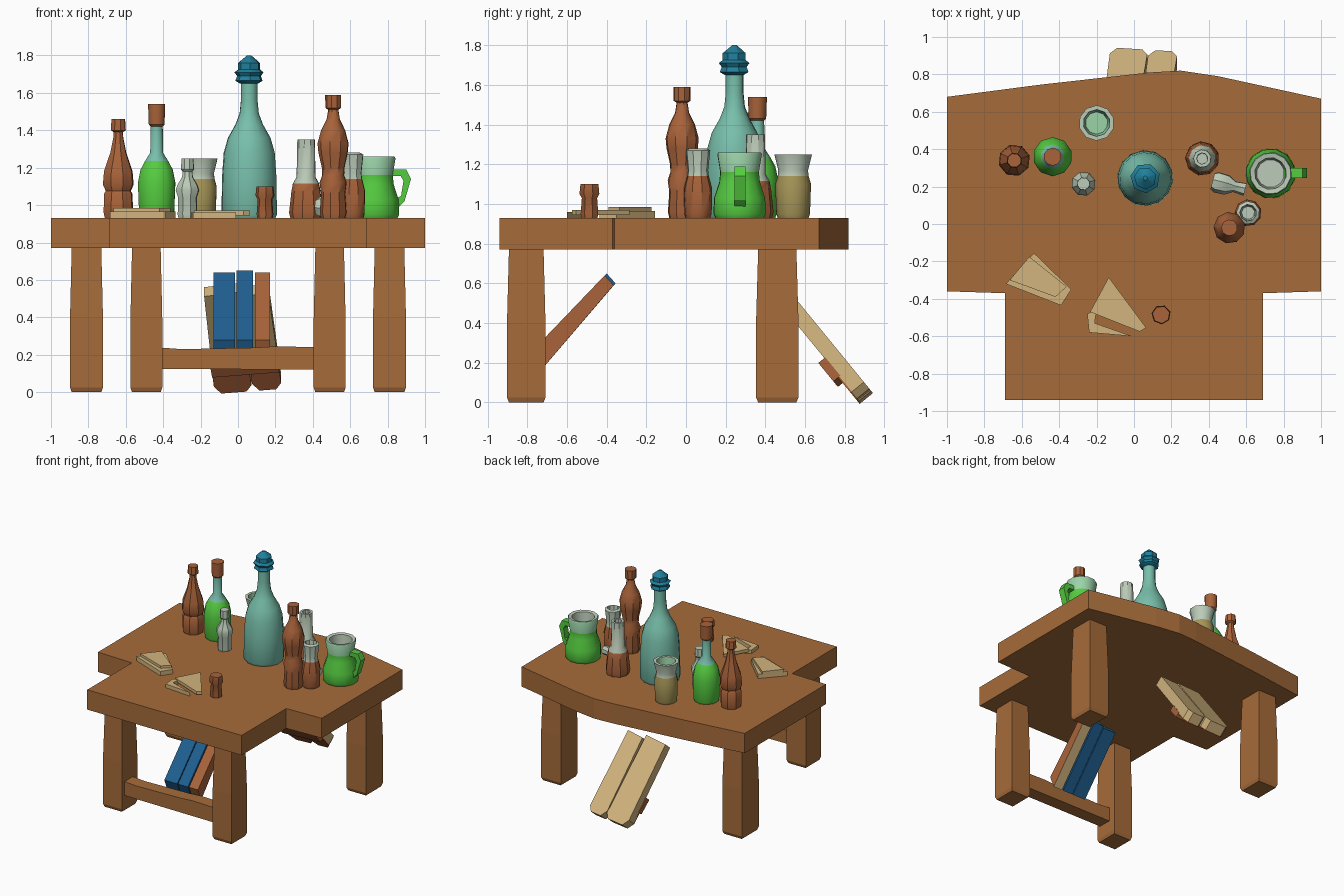
import bpy, bmesh, math
from mathutils import Matrix, Vector

if "Cube" in bpy.data.objects:
    bpy.data.objects.remove(bpy.data.objects["Cube"])


def lin(h):
    c = [int(h[i:i + 2], 16) / 255 for i in (0, 2, 4)]
    return [v / 12.92 if v <= 0.04045 else ((v + 0.055) / 1.055) ** 2.4 for v in c] + [1]


MATS = {}
for key, label, col in [
        ("wood", "table wood", "A66C3A"), ("brown", "brown clay", "A9633A"),
        ("tan", "pale wood and paper", "D2B47E"), ("green", "bright green", "55CC40"),
        ("teal", "teal glass", "78BFAB"), ("cap", "dark teal", "20809C"),
        ("blue", "book blue", "1F5F91"), ("pale", "pale glass", "BCCBB8"),
        ("mint", "mint glass", "9BD3A8"), ("olive", "olive tan liquid", "A79658")]:
    m = bpy.data.materials.new(label)
    m.diffuse_color = lin(col)
    m.use_nodes = True
    m.node_tree.nodes["Principled BSDF"].inputs["Base Color"].default_value = m.diffuse_color
    MATS[key] = m


def finish(name, bm, keys, smooth=None, matrix=None):
    bmesh.ops.recalc_face_normals(bm, faces=bm.faces)
    if matrix:
        bm.transform(matrix)
        bmesh.ops.recalc_face_normals(bm, faces=bm.faces)
    me = bpy.data.meshes.new(name)
    bm.to_mesh(me)
    bm.free()
    ob = bpy.data.objects.new(name, me)
    bpy.context.collection.objects.link(ob)
    for k in keys:
        me.materials.append(MATS[k])
    if smooth:
        bpy.ops.object.select_all(action='DESELECT')
        ob.select_set(True)
        bpy.context.view_layer.objects.active = ob
        bpy.ops.object.shade_smooth_by_angle(angle=math.radians(smooth))
    return ob


def lathe(name, x, y, n, prof, matrix=None):
    """prof rows: radius, height, colour of the band above this ring"""
    bm = bmesh.new()
    keys = list(dict.fromkeys(p[2] for p in prof))
    rings = [[bm.verts.new((x + r * math.cos(2 * math.pi * i / n + 0.3),
                            y + r * math.sin(2 * math.pi * i / n + 0.3), z))
              for i in range(n)] for r, z, _ in prof]
    for a, b, p in zip(rings, rings[1:], prof):
        for i in range(n):
            j = (i + 1) % n
            bm.faces.new((a[i], a[j], b[j], b[i])).material_index = keys.index(p[2])
    bm.faces.new(rings[0]).material_index = 0
    bm.faces.new(rings[-1]).material_index = keys.index(prof[-1][2])
    return finish(name, bm, keys, 38, matrix)


XY = Matrix.Identity(4)
YZ = Matrix(((0, 0, 1, 0), (1, 0, 0, 0), (0, 1, 0, 0), (0, 0, 0, 1)))
XZ = Matrix(((1, 0, 0, 0), (0, 0, 1, 0), (0, 1, 0, 0), (0, 0, 0, 1)))


def prism(name, pts, a, b, keys, matrix=XY, rule=None):
    bm = bmesh.new()
    lo = [bm.verts.new((p, q, a)) for p, q in pts]
    hi = [bm.verts.new((p, q, b)) for p, q in pts]
    bm.faces.new(lo)
    bm.faces.new(hi)
    for i in range(len(pts)):
        j = (i + 1) % len(pts)
        f = bm.faces.new((lo[i], lo[j], hi[j], hi[i]))
        f.material_index = rule(i) if rule else 0
    return finish(name, bm, keys, None, matrix)


# Table top with stepped front and bowed back edge
prism("table_top", [(-1, .68), (-.5, .745), (.08, .81), (.25, .82), (.45, .79), (1, .67),
                    (1, -.36), (.69, -.37), (.69, -.94), (-.69, -.94), (-.69, -.37), (-1, -.36)],
      .77, .93, ["wood"])


# Legs: slightly bulging square posts with worn feet
def leg(name, x, y, wx, wy):
    bm = bmesh.new()
    prev = None
    for z, s in ((0, .9), (.025, 1), (.4, 1), (.77, .9)):
        ring = [bm.verts.new((x + sx * wx * s, y + sy * wy * s, z))
                for sx, sy in ((-1, -1), (1, -1), (1, 1), (-1, 1))]
        if prev:
            for i in range(4):
                bm.faces.new((prev[i], prev[(i + 1) % 4], ring[(i + 1) % 4], ring[i]))
        else:
            bm.faces.new(ring)
        prev = ring
    bm.faces.new(prev)
    finish(name, bm, ["wood"])


for s, side in ((-1, "left"), (1, "right")):
    leg("front_leg_" + side, s * .49, -.805, .085, .097)
    leg("rear_leg_" + side, s * .81, .46, .088, .107)

# Stretcher between the front legs
prism("stretcher", [(-.44, .24), (-.3, .23), (.1, .238), (.2, .245), (.44, .24), (.44, .12), (-.44, .125)],
      -.87, -.765, ["wood"], XZ)

# Books leaning back from the stretcher (side profile, top end and underside coloured)
for name, x0, x1, lift, keys in (("blue_book_wide", -.13, -.015, 0, ["blue", "cap", "blue"]),
                                 ("blue_book_thin", -.008, .08, .01, ["blue", "cap", "blue"]),
                                 ("brown_book", .09, .17, 0, ["brown", "brown", "tan"])):
    prism(name, [(-.755, .28), (-.41 + lift, .64 + lift), (-.365 + lift, .59 + lift), (-.715, .18)],
          x0, x1, keys, YZ, lambda i: (0, 1, 2, 0)[i])

# Planks leaning under the back of the table
l = Vector((-.10, -.63, .77)).normalized()
w = (Vector((1, 0, 0)) - l * l.x).normalized()
n = w.cross(l)
LEAN = Matrix.Translation((.06, .90, .032)) @ Matrix((w, l, n)).transposed().to_4x4()
for name, u0, u1, end in (("plank_left", -.185, .015, .68), ("plank_right", .02, .175, .66)):
    prism(name, [(u0 + .035, 0), (u1 - .03, 0), (u1, .04), (u1 - .005, end), (u0 + .01, end - .01), (u0, .05)],
          -.042, .036, ["tan"], LEAN)
    prism(name + "_brown_end", [(u0 + .035, 0), (u1 - .03, 0), (u1, .04), (u1, .2), (u0, .2), (u0, .05)],
          .036, .044, ["brown"], LEAN)
prism("plank_batten", [(-.185, .14), (.175, .14), (.18, .26), (-.19, .26)], .03, .075, ["brown"], LEAN)

# Bottles and jars standing on the table
T = .93
lathe("brown_bottle_short", -.64, .34, 8, [
    (.075, T, "brown"), (.082, .96, "brown"), (.08, 1.06, "brown"), (.07, 1.075, "brown"),
    (.086, 1.11, "brown"), (.08, 1.18, "brown"), (.045, 1.28, "brown"), (.028, 1.36, "brown"),
    (.026, 1.39, "brown"), (.042, 1.4, "brown"), (.038, 1.46, "brown")])
lathe("green_bottle", -.435, .36, 10, [
    (.09, T, "green"), (.098, .95, "green"), (.105, 1.12, "green"), (.09, 1.19, "green"),
    (.065, 1.235, "teal"), (.036, 1.28, "teal"), (.034, 1.42, "brown"), (.044, 1.43, "brown"),
    (.048, 1.54, "brown")])
lathe("small_vial", -.27, .215, 8, [
    (.05, T, "pale"), (.055, .95, "pale"), (.052, 1.04, "pale"), (.066, 1.08, "pale"),
    (.055, 1.11, "pale"), (.03, 1.15, "pale"), (.028, 1.18, "pale"), (.036, 1.19, "pale"),
    (.034, 1.25, "pale"), (.018, 1.25, "pale")])
lathe("wide_jar", -.2, .54, 10, [
    (.078, T, "olive"), (.085, .95, "olive"), (.09, 1.1, "olive"), (.078, 1.14, "pale"),
    (.075, 1.17, "pale"), (.095, 1.25, "pale"), (.072, 1.25, "mint"), (.06, 1.14, "mint")])
lathe("large_teal_bottle", .06, .245, 14, [
    (.14, T, "teal"), (.15, .95, "teal"), (.147, 1.15, "teal"), (.138, 1.28, "teal"),
    (.115, 1.36, "teal"), (.075, 1.43, "teal"), (.052, 1.49, "teal"), (.045, 1.56, "teal"),
    (.045, 1.66, "teal")])
lathe("large_bottle_stopper", .06, .245, 7, [
    (.05, 1.65, "cap"), (.075, 1.665, "cap"), (.065, 1.69, "cap"), (.08, 1.71, "cap"),
    (.06, 1.725, "cap"), (.06, 1.76, "cap"), (.012, 1.8, "cap")])
lathe("tall_flask", .365, .35, 9, [
    (.085, T, "brown"), (.092, .96, "brown"), (.08, 1.07, "brown"), (.072, 1.115, "pale"),
    (.052, 1.15, "pale"), (.048, 1.35, "pale"), (.03, 1.35, "pale"), (.028, 1.2, "pale")])
lathe("brown_bottle_tall", .51, -.02, 9, [
    (.066, T, "brown"), (.073, .96, "brown"), (.066, 1.06, "brown"), (.074, 1.12, "brown"),
    (.06, 1.16, "brown"), (.062, 1.2, "brown"), (.08, 1.28, "brown"), (.085, 1.33, "brown"),
    (.066, 1.4, "brown"), (.036, 1.46, "brown"), (.028, 1.51, "brown"), (.043, 1.52, "brown"),
    (.044, 1.59, "brown")])
lathe("small_flask", .61, .06, 9, [
    (.063, T, "brown"), (.07, .95, "brown"), (.072, 1.08, "brown"), (.056, 1.14, "pale"),
    (.052, 1.17, "pale"), (.063, 1.27, "pale"), (.045, 1.28, "pale"), (.035, 1.17, "pale")])
lathe("green_jug", .73, .27, 12, [
    (.125, T, "green"), (.135, .95, "green"), (.132, 1.03, "green"), (.105, 1.11, "green"),
    (.1, 1.16, "mint"), (.115, 1.25, "mint"), (.11, 1.26, "pale"), (.085, 1.255, "pale"),
    (.075, 1.14, "pale")])
prism("jug_handle", [(.8, 1.19), (.9, 1.19), (.925, 1.14), (.89, 1.02), (.855, .985), (.84, 1.03),
                     (.872, 1.05), (.885, 1.13), (.87, 1.155), (.8, 1.155)], .245, .3, ["green"], XZ)
# Little bottle lying on its side
LIE = Matrix.Translation((.42, .23, .99)) @ Matrix.Rotation(-.25, 4, 'Z') @ Matrix.Rotation(math.pi / 2, 4, 'Y')
lathe("lying_vial", 0, 0, 7, [
    (.045, 0, "pale"), (.058, .02, "pale"), (.055, .08, "pale"), (.03, .12, "pale"),
    (.036, .18, "pale")], LIE)
# Small stoppered cup at the front
lathe("small_cup", .145, -.485, 7, [
    (.042, T, "brown"), (.046, .95, "brown"), (.04, 1.03, "brown"), (.052, 1.05, "brown"),
    (.047, 1.1, "brown"), (.03, 1.1, "brown")])

# Papers and scraps on the table
prism("paper_stack", [(-.535, -.155), (-.685, -.32), (-.39, -.435), (-.335, -.35)], T, .965, ["tan"])
prism("paper_stack_top", [(-.56, -.175), (-.665, -.3), (-.42, -.39), (-.36, -.335)], .965, .985, ["tan"])
prism("loose_sheet", [(-.135, -.285), (.065, -.555), (.03, -.575), (-.235, -.47)], .945, .97, ["tan"])
prism("folded_scrap", [(-.25, -.48), (-.2, -.455), (-.21, -.53), (-.01, -.6), (-.24, -.58)], T, .96, ["tan"])
